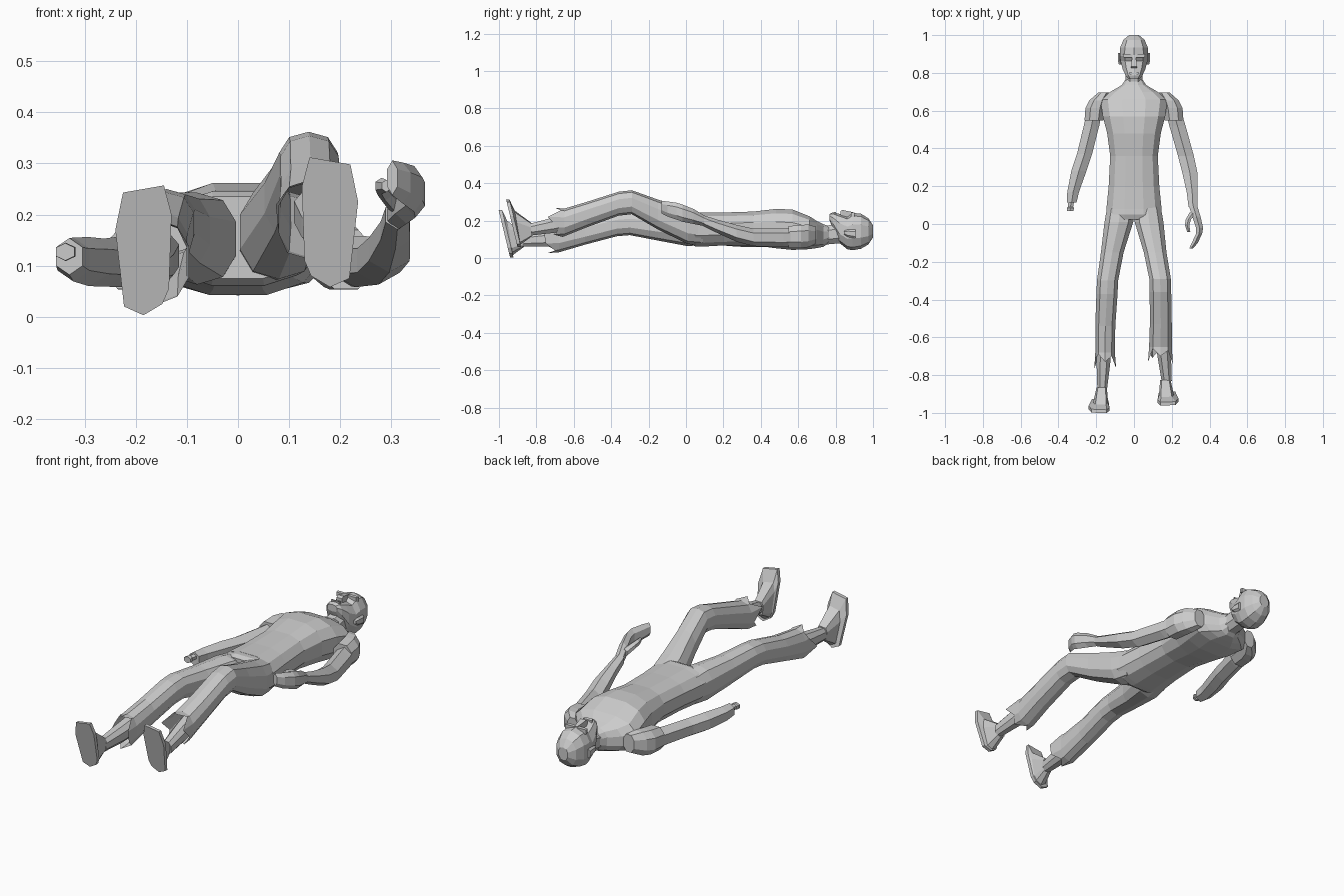
import bpy, bmesh, math


def ring(x, y, z, w, h, n, p=0.85):
    """Flat-topped, slightly boxy section in the x-z plane."""
    pts = []
    for i in range(n):
        a = 2 * math.pi * (i + 0.5) / n
        c, s = math.cos(a), math.sin(a)
        pts.append((math.copysign(abs(c) ** p, c), math.copysign(abs(s) ** p, s)))
    m = max(q[0] for q in pts)
    k = max(q[1] for q in pts)
    return [(x + w * a / m, y, z + h * b / k) for a, b in pts]


def skin(name, rings, cap_start=True, cap_end=True):
    bm = bmesh.new()
    vs = [[bm.verts.new(c) for c in r] for r in rings]
    n = len(vs[0])
    for a, b in zip(vs, vs[1:]):
        for i in range(n):
            j = (i + 1) % n
            bm.faces.new((a[i], a[j], b[j], b[i]))
    if cap_start:
        bm.faces.new(vs[0])
    if cap_end:
        bm.faces.new(vs[-1])
    bmesh.ops.recalc_face_normals(bm, faces=bm.faces[:])
    me = bpy.data.meshes.new(name)
    bm.to_mesh(me)
    bm.free()
    ob = bpy.data.objects.new(name, me)
    bpy.context.collection.objects.link(ob)
    return ob


def loft(name, secs, n=8, p=0.85):
    return skin(name, [ring(*s, n, p) for s in secs])


# Torso (shirt) and pelvis
loft("shirt", [
    (0, 0.765, 0.125, 0.045, 0.045), (0, 0.735, 0.12, 0.065, 0.06),
    (0, 0.70, 0.125, 0.125, 0.072), (0, 0.66, 0.135, 0.178, 0.088),
    (0, 0.57, 0.151, 0.165, 0.108), (0, 0.48, 0.157, 0.142, 0.105),
    (0, 0.36, 0.158, 0.126, 0.09), (0, 0.20, 0.155, 0.134, 0.088),
    (0, 0.08, 0.152, 0.146, 0.092)], n=12, p=0.8)
loft("pelvis", [(0, 0.10, 0.152, 0.143, 0.09), (0, 0.05, 0.153, 0.148, 0.092),
                (0, 0.025, 0.155, 0.14, 0.08)], n=12, p=0.8)

# Neck and head
loft("neck", [(0, 0.71, 0.12, 0.055, 0.055), (0, 0.75, 0.122, 0.046, 0.05),
              (0, 0.84, 0.135, 0.044, 0.055)])
loft("head", [
    (0, 0.768, 0.218, 0.028, 0.018), (0, 0.785, 0.2, 0.044, 0.043),
    (0, 0.82, 0.158, 0.06, 0.078), (0, 0.862, 0.135, 0.071, 0.088),
    (0, 0.89, 0.141, 0.075, 0.1), (0, 0.935, 0.143, 0.073, 0.094),
    (0, 0.975, 0.142, 0.056, 0.07), (0, 1.0, 0.142, 0.026, 0.032)], n=10)

# Nose, brow, lips and ears
loft("nose", [(0, 0.825, 0.232, 0.015, 0.016), (0, 0.835, 0.236, 0.017, 0.021),
              (0, 0.895, 0.232, 0.008, 0.012)], n=4)
loft("lips", [(0, 0.79, 0.235, 0.022, 0.012), (0, 0.803, 0.232, 0.026, 0.012)], n=4)
for s, side in ((-1, "right"), (1, "left")):
    loft(side + "_brow", [(s * 0.032, 0.882, 0.232, 0.024, 0.01),
                          (s * 0.034, 0.9, 0.23, 0.026, 0.012)], n=4)
    loft(side + "_ear", [(s * 0.072, 0.845, 0.135, 0.008, 0.01),
                         (s * 0.076, 0.865, 0.132, 0.009, 0.02),
                         (s * 0.077, 0.905, 0.128, 0.009, 0.024)], n=6)
    # Flared short sleeve
    loft(side + "_sleeve", [(s * 0.16, 0.695, 0.122, 0.03, 0.045),
                            (s * 0.19, 0.655, 0.118, 0.046, 0.06),
                            (s * 0.205, 0.615, 0.115, 0.052, 0.062),
                            (s * 0.212, 0.548, 0.112, 0.05, 0.058)])

# Right arm, cut off with a bone stub
loft("right_arm", [
    (-0.208, 0.60, 0.112, 0.04, 0.05), (-0.225, 0.52, 0.108, 0.041, 0.05),
    (-0.262, 0.37, 0.106, 0.04, 0.047), (-0.292, 0.28, 0.108, 0.04, 0.048),
    (-0.322, 0.17, 0.112, 0.031, 0.043), (-0.33, 0.115, 0.118, 0.026, 0.036)], n=6, p=1)
loft("arm_bone", [(-0.33, 0.14, 0.127, 0.016, 0.016), (-0.336, 0.09, 0.127, 0.014, 0.014),
                  (-0.337, 0.085, 0.127, 0.019, 0.018),
                  (-0.338, 0.07, 0.127, 0.018, 0.017)], n=6, p=1)

# Left arm, raised hand and thumb
loft("left_arm", [
    (0.208, 0.60, 0.112, 0.04, 0.05), (0.23, 0.52, 0.108, 0.043, 0.05),
    (0.275, 0.36, 0.11, 0.042, 0.047), (0.296, 0.27, 0.132, 0.04, 0.045),
    (0.308, 0.17, 0.168, 0.029, 0.036), (0.312, 0.09, 0.2, 0.023, 0.029)], n=6, p=1)
loft("left_hand", [
    (0.312, 0.10, 0.198, 0.022, 0.028), (0.33, 0.04, 0.222, 0.022, 0.04),
    (0.347, -0.02, 0.24, 0.019, 0.046), (0.345, -0.05, 0.25, 0.016, 0.045),
    (0.322, -0.10, 0.262, 0.016, 0.04), (0.302, -0.13, 0.272, 0.01, 0.034)], n=6, p=1)
loft("left_thumb", [
    (0.312, 0.06, 0.22, 0.018, 0.02), (0.288, 0.025, 0.246, 0.014, 0.018),
    (0.281, -0.005, 0.256, 0.012, 0.016), (0.29, -0.042, 0.256, 0.008, 0.012)], n=6, p=1)


# Trouser legs with ragged open cuffs
def trouser_leg(name, secs, jag):
    rings = [ring(*s, 10) for s in secs]
    x, y, z, w, h = secs[-1]
    rings.append([(a + (a - x) * 0.1 * (j > 0.03), y - j, c + (c - z) * 0.05)
                  for (a, _, c), j in zip(rings[-1], jag)])
    skin(name, rings, cap_end=False)


trouser_leg("right_trouser_leg", [
    (-0.072, 0.09, 0.15, 0.07, 0.08), (-0.08, 0.01, 0.153, 0.076, 0.09),
    (-0.115, -0.15, 0.168, 0.06, 0.075), (-0.14, -0.30, 0.186, 0.056, 0.064),
    (-0.143, -0.37, 0.18, 0.056, 0.064), (-0.152, -0.54, 0.138, 0.053, 0.067),
    (-0.153, -0.68, 0.108, 0.052, 0.078)],
    (0.08, 0.02, 0.05, 0.01, 0.03, 0.09, 0.01, 0.06, 0.02, 0.07))
trouser_leg("left_trouser_leg", [
    (0.072, 0.09, 0.152, 0.07, 0.083), (0.08, 0.01, 0.166, 0.076, 0.092),
    (0.112, -0.15, 0.232, 0.06, 0.08), (0.138, -0.29, 0.298, 0.057, 0.064),
    (0.14, -0.36, 0.29, 0.057, 0.064), (0.142, -0.53, 0.232, 0.058, 0.068),
    (0.14, -0.65, 0.19, 0.06, 0.074)],
    (0.09, 0.02, 0.05, 0.01, 0.08, 0.02, 0.06, 0.01, 0.05, 0.03))

# Bare shins
loft("right_shin", [(-0.155, -0.60, 0.12, 0.04, 0.045), (-0.162, -0.74, 0.102, 0.036, 0.042),
                    (-0.168, -0.87, 0.092, 0.026, 0.032)])
loft("left_shin", [(0.15, -0.58, 0.205, 0.04, 0.045), (0.16, -0.70, 0.177, 0.036, 0.042),
                   (0.173, -0.83, 0.152, 0.027, 0.032)])

# Feet: tilted sole outline (x, z) rising to the ankle
SOLE = [(-0.225, 0.243), (-0.145, 0.257), (-0.13, 0.20), (-0.135, 0.055),
        (-0.148, 0.025), (-0.185, 0.003), (-0.223, 0.02), (-0.24, 0.17)]


def foot(name, s, dx, dy, dz):
    def place(x, y, z):
        return (s * x + dx, y + dy, z + dz)
    sole = [place(x, -0.94 - 0.24 * z, z) for x, z in SOLE]
    rim = [place(x, -0.94 - 0.24 * z + 0.018, z) for x, z in SOLE]
    upper = [place(-0.175 + (x + 0.183) * 0.72, -0.925 - 0.12 * z,
                   0.1 + (z - 0.12) * 0.72) for x, z in SOLE]
    ankle = [place(-0.17 + (x + 0.183) * 0.5, -0.865,
                   0.094 + (z - 0.125) * 0.28) for x, z in SOLE]
    skin(name, [sole, rim, upper, ankle])


foot("right_foot", 1, 0, 0, 0)
foot("left_foot", -1, -0.005, 0.04, 0.055)
